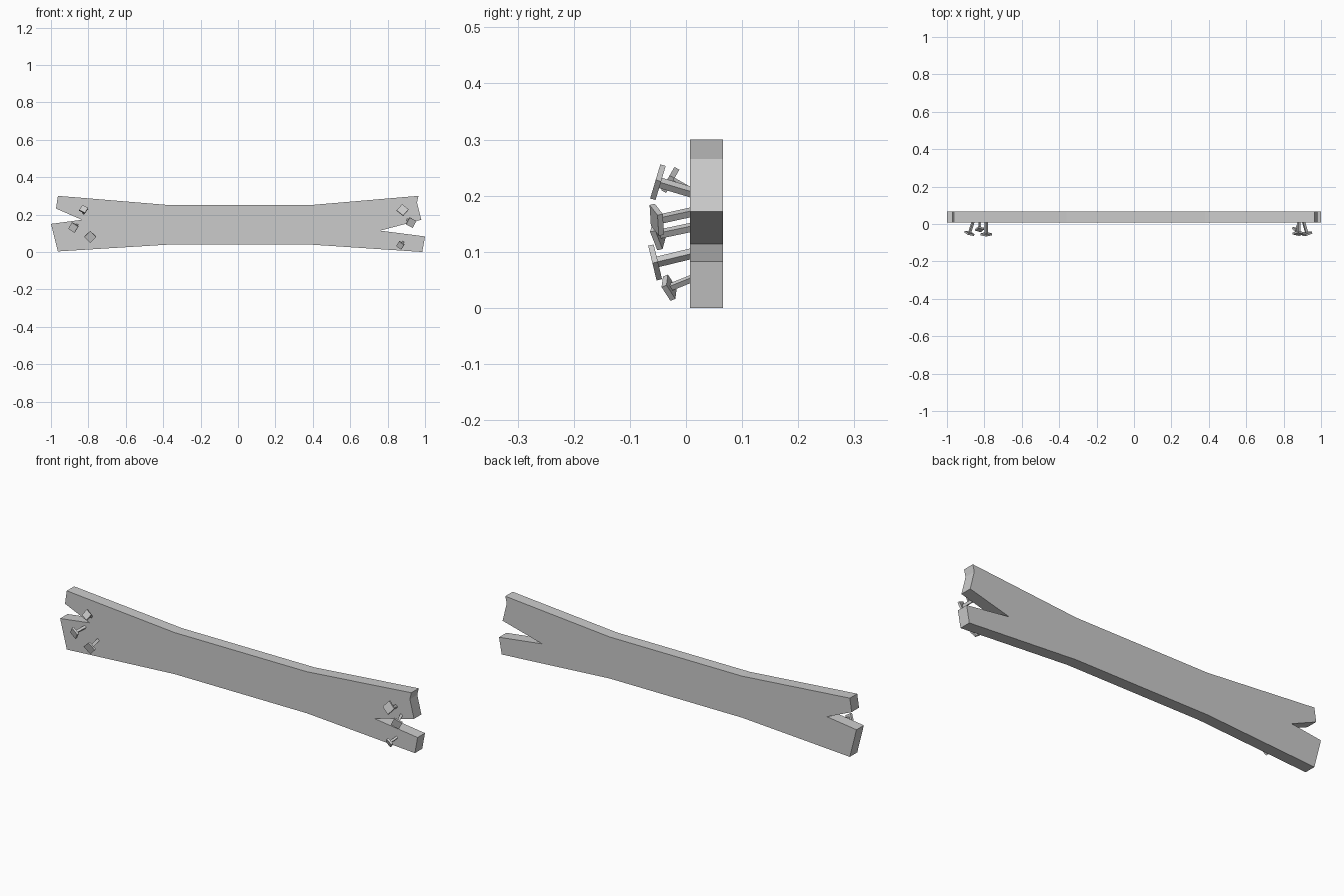
import bpy
import bmesh
from math import radians
from mathutils import Matrix, Vector

cube = bpy.data.objects.get("Cube")
if cube:
    bpy.data.objects.remove(cube, do_unlink=True)

grey = bpy.data.materials.new("plain grey")
grey.use_nodes = True
colour = (0.6, 0.6, 0.6, 1)
grey.diffuse_color = colour
grey.node_tree.nodes["Principled BSDF"].inputs["Base Color"].default_value = colour

BOARD_FRONT, BOARD_BACK = 0.007, 0.066


def finish(bm, name):
    bmesh.ops.recalc_face_normals(bm, faces=bm.faces)
    mesh = bpy.data.meshes.new(name)
    bm.to_mesh(mesh)
    bm.free()
    mesh.materials.append(grey)
    obj = bpy.data.objects.new(name, mesh)
    bpy.context.collection.objects.link(obj)
    return obj


# Plank: split-ended outline extruded through its thickness
outline = [
    (-0.963, 0.30), (-0.36, 0.25), (0.38, 0.25), (0.965, 0.30),
    (0.957, 0.265), (0.98, 0.172), (0.76, 0.114), (1.0, 0.083), (0.985, 0.0),
    (0.38, 0.04), (-0.36, 0.04), (-0.963, 0.003),
    (-1.0, 0.15), (-0.835, 0.172), (-0.973, 0.232),
]
bm = bmesh.new()
face = bm.faces.new([bm.verts.new((x, BOARD_FRONT, z)) for x, z in outline])
extruded = bmesh.ops.extrude_face_region(bm, geom=[face])
back_verts = [v for v in extruded["geom"] if isinstance(v, bmesh.types.BMVert)]
bmesh.ops.translate(bm, verts=back_verts, vec=(0, BOARD_BACK - BOARD_FRONT, 0))
finish(bm, "plank")


def box(bm, frame, width, start, end):
    """Square bar along the local z axis of the frame."""
    place = frame @ Matrix.Translation((0, 0, (start + end) / 2))
    size = Matrix.Diagonal((width, width, end - start, 1))
    bmesh.ops.create_cube(bm, size=1, matrix=place @ size)


def nail(name, head, root, width, spin):
    """Bent nail: square shaft from the plank out to a thin square head."""
    head, root = Vector(head), Vector(root)
    axis = (head - root).normalized()
    side = Vector((1, 0, 0))
    side = (side - axis * side.dot(axis)).normalized()
    up = axis.cross(side)
    frame = Matrix((side, up, axis)).transposed().to_4x4()
    frame = Matrix.Translation(head) @ frame @ Matrix.Rotation(radians(spin), 4, "Z")
    bm = bmesh.new()
    box(bm, frame, width, -0.005, 0.005)
    box(bm, frame, width * 0.3, -(head - root).length - 0.01, -0.004)
    finish(bm, name)


# Nails: head centre, point where the shaft meets the plank, head width, twist
Y = BOARD_FRONT
nail("right_upper_nail", (-0.825, -0.028, 0.228), (-0.825, Y, 0.208), 0.035, 60)
nail("right_middle_nail", (-0.88, -0.050, 0.131), (-0.862, Y, 0.143), 0.040, 60)
nail("right_lower_nail", (-0.79, -0.055, 0.081), (-0.79, Y, 0.096), 0.045, 45)
nail("left_upper_nail", (0.88, -0.050, 0.224), (0.88, Y, 0.207), 0.045, 50)
nail("left_middle_nail", (0.925, -0.052, 0.157), (0.908, Y, 0.170), 0.042, 60)
nail("left_lower_nail", (0.868, -0.030, 0.036), (0.882, Y, 0.051), 0.033, 60)
